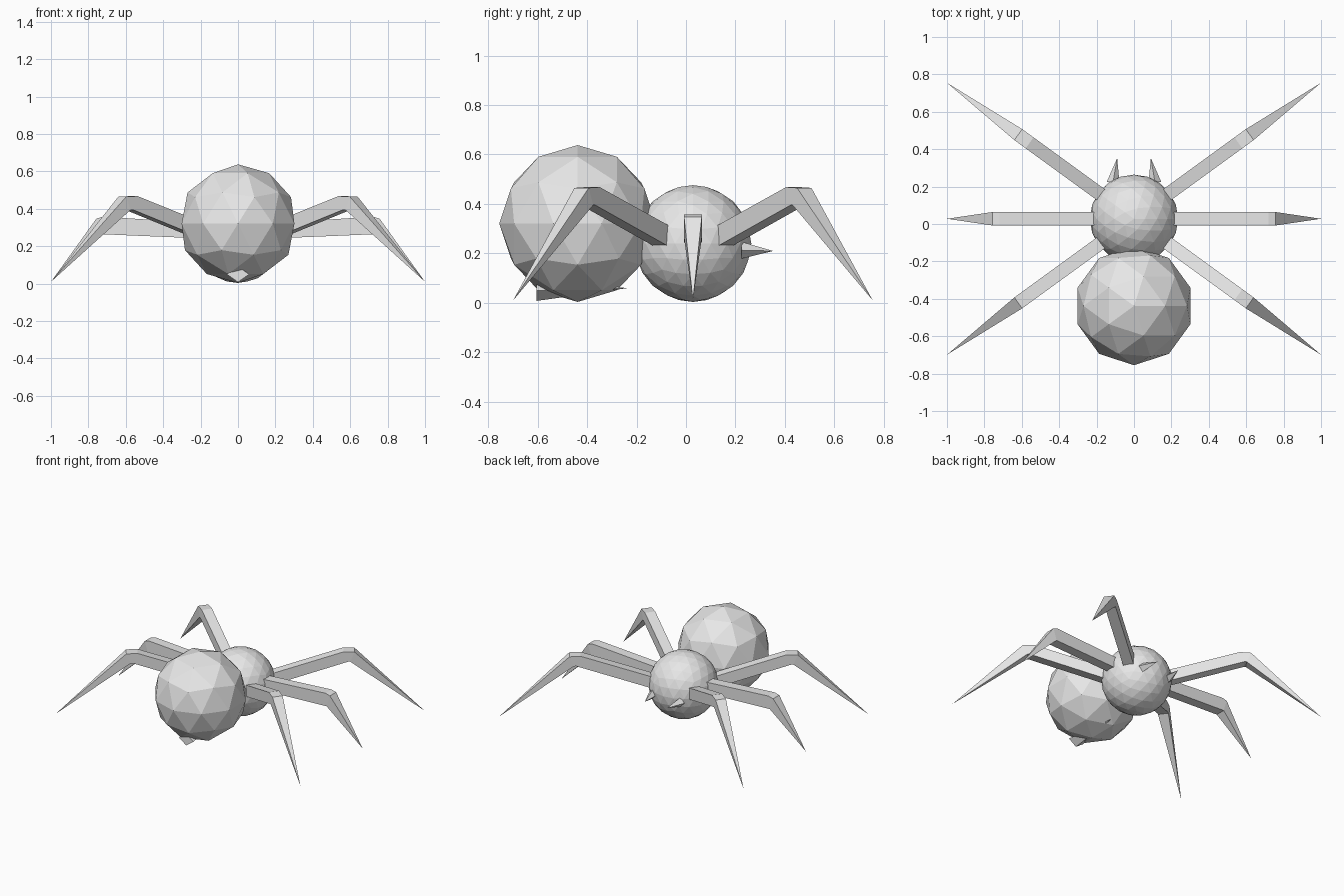
import bpy, bmesh, math
from mathutils import Vector

if "Cube" in bpy.data.objects:
    bpy.data.objects.remove(bpy.data.objects["Cube"])

grey = bpy.data.materials.new("light_grey")
grey.diffuse_color = (0.8, 0.8, 0.8, 1)
grey.use_nodes = True
grey.node_tree.nodes["Principled BSDF"].inputs["Base Color"].default_value = grey.diffuse_color

CENTRE_Y = 0.028  # legs radiate from the middle of the thorax


def finish(name, bm):
    bmesh.ops.recalc_face_normals(bm, faces=bm.faces)
    mesh = bpy.data.meshes.new(name)
    bm.to_mesh(mesh)
    bm.free()
    mesh.materials.append(grey)
    obj = bpy.data.objects.new(name, mesh)
    bpy.context.collection.objects.link(obj)
    return obj


def ball(name, subdivisions, radius, centre):
    bm = bmesh.new()
    bmesh.ops.create_icosphere(bm, subdivisions=subdivisions, radius=radius)
    bmesh.ops.translate(bm, verts=bm.verts, vec=centre)
    finish(name, bm)


def loft_to_tip(name, rings, tip):
    """Join four-sided rings and close them in a point."""
    bm = bmesh.new()
    loops = [[bm.verts.new(p) for p in ring] for ring in rings]
    bm.faces.new(loops[0])
    for a, b in zip(loops, loops[1:]):
        for i in range(4):
            j = (i + 1) % 4
            bm.faces.new((a[i], a[j], b[j], b[i]))
    end = bm.verts.new(tip)
    for i in range(4):
        bm.faces.new((loops[-1][i], loops[-1][(i + 1) % 4], end))
    finish(name, bm)


def spike(name, base, tip, half_width, half_height):
    """Diamond-based spike pointing along y."""
    x, y, z = base
    ring = [(x + half_width, y, z), (x, y, z + half_height),
            (x - half_width, y, z), (x, y, z - half_height)]
    loft_to_tip(name, [ring], tip)


def leg(name, angle, sections, reach, tip_z, half_width=0.036):
    """Sections are (top distance, top z, bottom distance, bottom z)."""
    out = Vector((math.cos(angle), math.sin(angle), 0))
    side = Vector((-out.y, out.x, 0)) * half_width
    origin = Vector((0, CENTRE_Y, 0))

    def at(u, z):
        return origin + out * u + Vector((0, 0, z))

    rings = [[at(tu, tz) + side, at(tu, tz) - side,
              at(bu, bz) - side, at(bu, bz) + side]
             for tu, tz, bu, bz in sections]
    loft_to_tip(name, rings, at(reach, tip_z))


# Body
ball("abdomen", 2, 0.317, (0, -0.438, 0.321))
ball("thorax", 3, 0.236, (0, CENTRE_Y, 0.24))

# Spike under the abdomen
spike("abdomen_spike", (0, -0.605, 0.05), (0, -0.235, 0.06), 0.06, 0.042)

# Legs: root, inner knee, outer knee
diagonal = [(0.10, 0.275, 0.13, 0.20),
            (0.69, 0.468, 0.72, 0.395),
            (0.765, 0.465, 0.735, 0.395)]
straight = [(0.10, 0.318, 0.10, 0.238),
            (0.72, 0.358, 0.72, 0.264),
            (0.757, 0.348, 0.73, 0.264)]
spread = math.atan2(0.727, 1)
reach = math.hypot(0.727, 1)
for label, flip in (("right", False), ("left", True)):
    for part, angle, sections, length, tip_z in (
            ("front", -spread, diagonal, reach, 0.01),
            ("middle", 0, straight, 1.0, 0.01),
            ("back", spread, diagonal, reach, 0.01)):
        a = math.pi - angle if flip else angle
        leg(f"{part}_leg_{label}", a, sections, length, tip_z)
    # Fangs
    s = -1 if flip else 1
    spike(f"fang_{label}", (s * 0.112, 0.225, 0.213),
          (s * 0.09, 0.352, 0.21), 0.034, 0.034)
